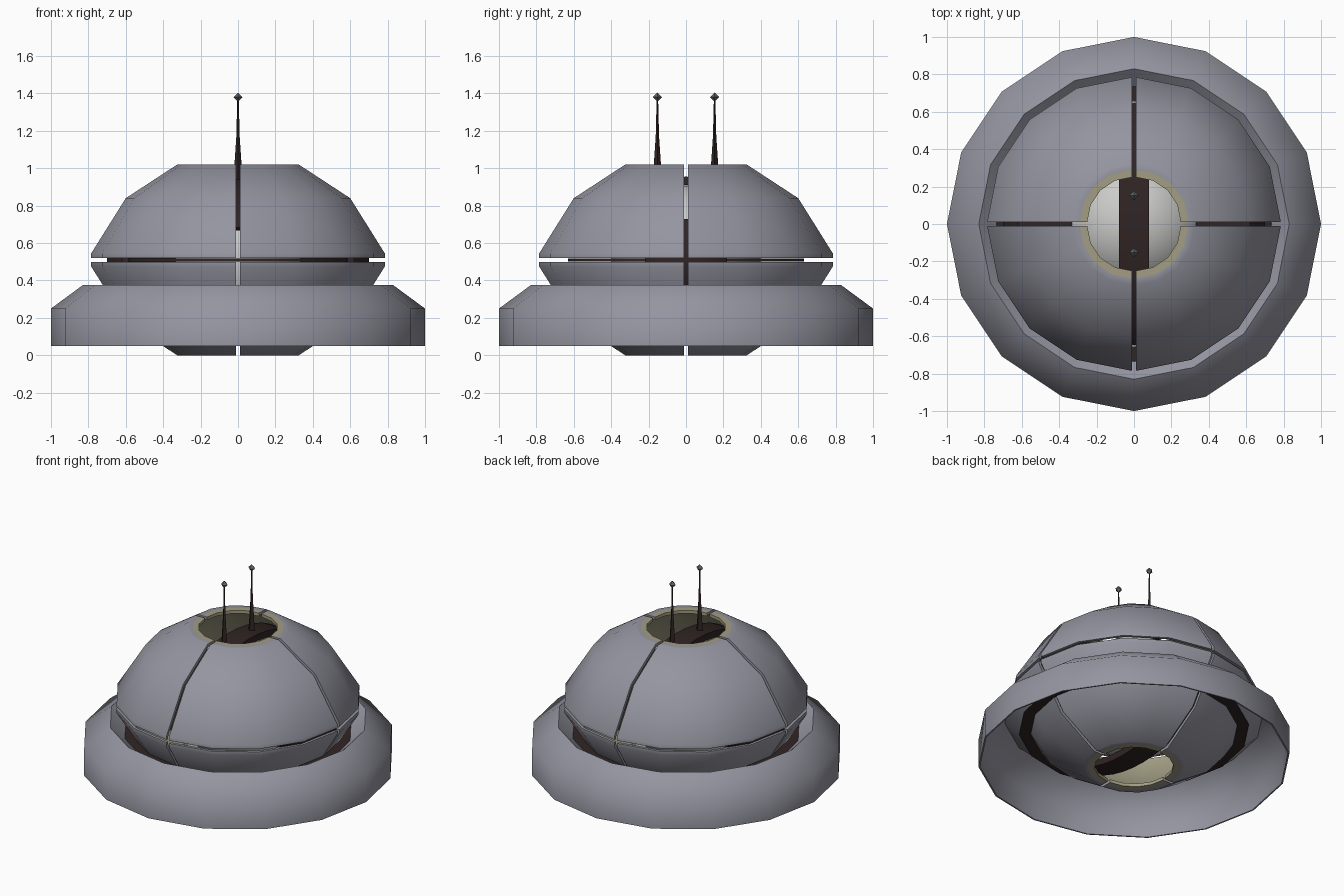
import bpy, bmesh, math
from mathutils import Matrix

if "Cube" in bpy.data.objects:
    bpy.data.objects.remove(bpy.data.objects["Cube"])

def mat(name, rgb):
    m = bpy.data.materials.new(name)
    m.diffuse_color = (*rgb, 1)
    m.use_nodes = True
    m.node_tree.nodes["Principled BSDF"].inputs["Base Color"].default_value = m.diffuse_color
    return m

GREY = mat("hull grey", (0.30, 0.30, 0.355))
KHAKI = mat("pale khaki", (0.36, 0.34, 0.23))
BROWN = mat("dark brown", (0.030, 0.018, 0.017))
WHITE = mat("off white", (0.60, 0.60, 0.59))
STEEL = mat("tip steel", (0.13, 0.13, 0.14))
CZ = 0.51   # height of the middle of the ball

def finish(bm, name, mats, smooth=40):
    bmesh.ops.recalc_face_normals(bm, faces=bm.faces)
    me = bpy.data.meshes.new(name)
    bm.to_mesh(me)
    bm.free()
    ob = bpy.data.objects.new(name, me)
    bpy.context.collection.objects.link(ob)
    for m in mats:
        me.materials.append(m)
    if smooth:
        bpy.ops.object.select_all(action='DESELECT')
        ob.select_set(True)
        bpy.context.view_layer.objects.active = ob
        bpy.ops.object.shade_smooth_by_angle(angle=math.radians(smooth))
    return ob

def lathe(profile, segs=16, arc=math.tau, indices=None):
    """Turn a closed (r, z) profile round z; a partial arc gets end caps."""
    bm = bmesh.new()
    full = arc > 6.28
    rings = []
    for i in range(segs if full else segs + 1):
        a = arc * i / segs
        rings.append([bm.verts.new((r * math.cos(a), r * math.sin(a), z)) for r, z in profile])
    n = len(profile)
    for i in range(segs):
        p, q = rings[i], rings[(i + 1) % len(rings)]
        for j in range(n):
            k = (j + 1) % n
            f = bm.faces.new((p[j], q[j], q[k], p[k]))
            f.material_index = indices[j] if indices else 0
    if not full:
        bm.faces.new(rings[0])
        bm.faces.new(rings[-1])
    return bm

def loft(bm, rows):
    """Skin a row of matching loops and cap both ends."""
    n = len(rows[0])
    for p, q in zip(rows, rows[1:]):
        for j in range(n):
            k = (j + 1) % n
            bm.faces.new((p[j], p[k], q[k], q[j]))
    bm.faces.new(rows[0])
    bm.faces.new(rows[-1])

# Eight thin shell panels with narrow gaps; khaki lip and lining
shell = [(0.775, 0.01), (0.775, 0.035), (0.59, 0.33), (0.315, 0.51), (0.28, 0.51),
         (0.24, 0.51), (0.24, 0.488), (0.307, 0.488), (0.573, 0.315), (0.755, 0.03), (0.755, 0.01)]
lip = [0, 0, 0, 0, 1, 1, 1, 1, 1, 1, 0]
for sz, vert in ((1, "upper"), (-1, "lower")):
    for sx, side in ((1, "right"), (-1, "left")):
        for sy, end in ((1, "back"), (-1, "front")):
            bm = lathe(shell, 4, math.pi / 2, lip)
            for v in bm.verts:
                x, y, z = v.co
                v.co = (sx * (x + 0.01), sy * (y + 0.01), CZ + sz * z)
            finish(bm, f"{vert}_{side}_{end}_shell", [GREY, KHAKI])

# Flared outer skirt, a thin sheet with an inward lip
skirt = [(1.0, 0.05), (1.0, 0.25), (0.83, 0.375), (0.73, 0.285),
         (0.737, 0.278), (0.83, 0.362), (0.99, 0.244), (0.99, 0.05)]
finish(lathe(skirt), "outer_skirt", [GREY], smooth=60)

# Brown collar joining the ball to the skirt
collar = [(0.738, 0.275), (0.738, 0.29), (0.655, 0.29), (0.655, 0.275)]
finish(lathe(collar), "inner_collar", [BROWN])

# White inner sphere
bm = bmesh.new()
bmesh.ops.create_uvsphere(bm, u_segments=32, v_segments=18, radius=0.40)
bmesh.ops.translate(bm, verts=bm.verts, vec=(0, 0, CZ))
finish(bm, "inner_core", [WHITE])

# Brown side hubs on the sphere
for s, side in ((1, "right"), (-1, "left")):
    bm = bmesh.new()
    rows = [[bm.verts.new((s * x, r * math.cos(a * math.tau / 16), CZ + r * math.sin(a * math.tau / 16)))
             for a in range(16)] for x, r in ((0.30, 0.22), (0.62, 0.22), (0.70, 0.12))]
    loft(bm, rows)
    finish(bm, f"{side}_hub", [BROWN])

# Thin brown deck round the sphere
deck = [(0.38, CZ - 0.008), (0.63, CZ - 0.008), (0.63, CZ + 0.008), (0.38, CZ + 0.008)]
finish(lathe(deck), "inner_deck", [BROWN])

# Brown straps arching over and under the sphere from front to back
for s, name in ((1, "upper_strap"), (-1, "lower_strap")):
    bm = bmesh.new()
    lo, steps, rows = math.radians(23), 16, []
    for i in range(steps + 1):
        a = lo + (math.pi - 2 * lo) * i / steps
        rows.append([bm.verts.new((x, r * math.cos(a), CZ + s * h * math.sin(a)))
                     for x, r, h in ((-0.08, 0.66, 0.40), (0.08, 0.66, 0.40),
                                     (0.08, 0.705, 0.445), (-0.08, 0.705, 0.445))])
    loft(bm, rows)
    finish(bm, name, [BROWN])

# Two four-sided antennas with small faceted tips
for y, end in ((0.153, "back"), (-0.153, "front")):
    bm = bmesh.new()
    rows = [[bm.verts.new((r * math.cos(a * math.pi / 2), y + r * math.sin(a * math.pi / 2), z))
             for a in range(4)]
            for r, z in ((0.026, 0.92), (0.019, 1.02), (0.009, 1.17), (0.004, 1.37))]
    loft(bm, rows)
    finish(bm, f"{end}_antenna", [BROWN], smooth=0)

    bm = bmesh.new()
    bmesh.ops.create_uvsphere(bm, u_segments=4, v_segments=2, radius=0.025)
    bmesh.ops.translate(bm, verts=bm.verts, vec=(0, y, 1.38))
    finish(bm, f"{end}_antenna_tip", [STEEL], smooth=0)
